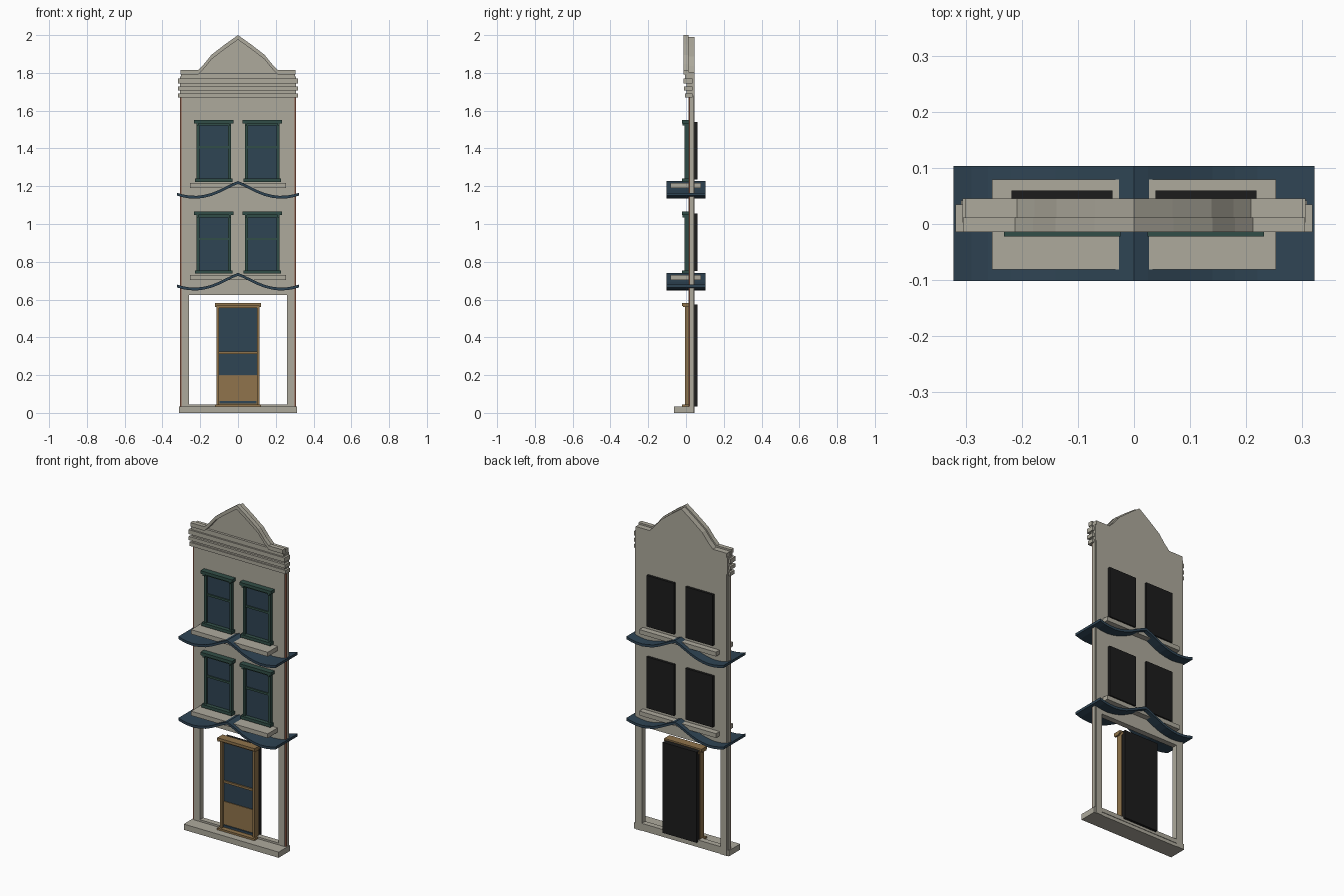
import bpy, bmesh

cube = bpy.data.objects.get("Cube")
if cube:
    bpy.data.objects.remove(cube)


def material(name, rgb):
    m = bpy.data.materials.new(name)
    m.use_nodes = True
    m.diffuse_color = (*rgb, 1)
    m.node_tree.nodes["Principled BSDF"].inputs["Base Color"].default_value = (*rgb, 1)
    return m


STONE = material("warm grey stone", (0.42, 0.40, 0.335))
NAVY = material("slate blue", (0.028, 0.058, 0.088))
GREEN = material("dark green paint", (0.031, 0.076, 0.063))
WOOD = material("brown wood", (0.28, 0.175, 0.072))
BLACK = material("black backing", (0.012, 0.012, 0.012))
BRICK = material("red brown brick", (0.27, 0.10, 0.06))


def extrude(name, outline, y0, y1, mat):
    """Prism from an (x, z) outline, running from y0 to y1."""
    bm = bmesh.new()
    face = bm.faces.new([bm.verts.new((x, y0, z)) for x, z in outline])
    out = bmesh.ops.extrude_face_region(bm, geom=[face])
    moved = [g for g in out["geom"] if isinstance(g, bmesh.types.BMVert)]
    bmesh.ops.translate(bm, verts=moved, vec=(0, y1 - y0, 0))
    bmesh.ops.recalc_face_normals(bm, faces=bm.faces)
    mesh = bpy.data.meshes.new(name)
    bm.to_mesh(mesh)
    bm.free()
    mesh.materials.append(mat)
    obj = bpy.data.objects.new(name, mesh)
    bpy.context.collection.objects.link(obj)
    return obj


def box(name, xs, ys, zs, mat):
    (x0, x1), (z0, z1) = xs, zs
    return extrude(name, [(x0, z0), (x1, z0), (x1, z1), (x0, z1)], *ys, mat)


def mirrored(half):
    """Full left-to-right line from the +x half, which starts at x = 0."""
    return [(-x, z) for x, z in reversed(half[1:])] + half


def band(line, thick):
    return line + [(x, z - thick) for x, z in reversed(line)]


# Wall with a wide ground-floor opening
W, BACK = 0.30, 0.045
wall = [(-W, 0), (-0.26, 0), (-0.26, 0.625), (0.26, 0.625), (0.26, 0), (W, 0),
        (W, 1.78), (-W, 1.78)]
extrude("wall", wall, 0.012, BACK, STONE)
box("ground_rail", (-0.26, 0.26), (0.012, BACK), (0.02, 0.045), STONE)
box("base_step", (-0.313, 0.313), (-0.064, 0.042), (0, 0.034), STONE)

# Side returns with narrow brick facing
for side, s in (("left", 1), ("right", -1)):
    xs = sorted((s * 0.299, s * 0.308))
    box(f"{side}_return", xs, (0.02, 0.042), (0.034, 1.68), STONE)
    box(f"{side}_brick_strip", xs, (0.016, 0.02), (0.034, 1.68), BRICK)

# Cornice: three projecting bands over a recessed core
box("cornice_core", (-0.306, 0.306), (0.003, BACK), (1.68, 1.78), STONE)
for i, (front, z0, z1) in enumerate(((-0.005, 1.67, 1.692), (-0.010, 1.706, 1.728),
                                     (-0.014, 1.744, 1.77))):
    box(f"cornice_band_{i + 1}", (-0.318, 0.318), (front, 0.035), (z0, z1), STONE)

# Curved gable: rear panel and a raised moulding along its top edge
gable = mirrored([(0, 2.0), (0.07, 1.95), (0.14, 1.896), (0.18, 1.847),
                  (0.212, 1.815), (0.305, 1.815)])
panel = [(x * 0.985, z - 0.01) for x, z in gable]
extrude("gable_panel", panel + [(W, 1.76), (-W, 1.76)], 0.01, BACK, STONE)
extrude("gable_moulding", band(gable, 0.024), -0.014, 0.012, STONE)
box("parapet_front", (-0.303, 0.303), (-0.004, 0.012), (1.765, 1.797), STONE)

# Canopies and window ledges, one set per upper floor
swoop = mirrored([(0, 0.741), (0.025, 0.731), (0.06, 0.714), (0.10, 0.694),
                  (0.14, 0.678), (0.18, 0.668), (0.22, 0.663), (0.26, 0.665),
                  (0.29, 0.670), (0.322, 0.679)])
FLOOR = 0.486


def window(label, cx, dz):
    def part(name, half, ys, z0, z1, mat):
        box(f"{label}_{name}", (cx - half, cx + half), ys, (z0 + dz, z1 + dz), mat)

    part("glass", 0.08, (0.004, 0.013), 0.75, 1.055, NAVY)
    part("lintel", 0.104, (-0.022, 0.014), 1.047, 1.065, GREEN)
    part("head", 0.09, (-0.007, 0.014), 1.035, 1.05, GREEN)
    part("sill", 0.099, (-0.02, 0.014), 0.737, 0.755, GREEN)
    part("middle_rail", 0.08, (-0.003, 0.012), 0.915, 0.927, GREEN)
    part("backing", 0.09, (BACK, 0.06), 0.75, 1.055, BLACK)
    for s in (-1, 1):
        xs = sorted((cx + s * 0.076, cx + s * 0.091))
        box(f"{label}_jamb", xs, (-0.007, 0.014), (0.74 + dz, 1.05 + dz), GREEN)
        xs = sorted((cx + s * 0.092, cx + s * 0.08))
        box(f"{label}_lintel_block", xs, (-0.018, 0.014), (1.035 + dz, 1.05 + dz), GREEN)


for floor, dz in (("lower", 0), ("upper", FLOOR)):
    curve = [(x, z + dz) for x, z in swoop]
    extrude(f"{floor}_canopy", band(curve, 0.015), -0.102, 0.103, NAVY)
    box(f"{floor}_ledge", (-0.253, 0.253), (-0.081, 0.079), (0.704 + dz, 0.73 + dz), STONE)
    for side, cx in (("left", 0.128), ("right", -0.128)):
        window(f"{floor}_{side}_window", cx, dz)

# Door: leaf, glazing, frame and dark backing
box("door_leaf", (-0.102, 0.102), (0.008, 0.03), (0.04, 0.2), WOOD)
box("door_glass", (-0.102, 0.102), (0.012, 0.03), (0.19, 0.565), NAVY)
box("door_middle_rail", (-0.102, 0.102), (0.004, 0.02), (0.312, 0.325), WOOD)
box("door_kick_strip", (-0.098, 0.098), (0.002, 0.009), (0.05, 0.062), NAVY)
box("door_threshold", (-0.123, 0.123), (-0.02, 0.03), (0.034, 0.045), WOOD)
box("door_head", (-0.113, 0.113), (-0.006, BACK), (0.556, 0.572), WOOD)
box("door_lintel", (-0.123, 0.123), (-0.02, 0.03), (0.567, 0.583), WOOD)
box("door_backing", (-0.112, 0.112), (0.03, 0.06), (0.034, 0.574), BLACK)
for side, s in (("left", 1), ("right", -1)):
    xs = sorted((s * 0.1, s * 0.114))
    box(f"door_{side}_jamb", xs, (-0.006, 0.032), (0.04, 0.575), WOOD)
    xs = sorted((s * 0.114, s * 0.123))
    box(f"door_{side}_lintel_block", xs, (-0.016, 0.02), (0.56, 0.57), WOOD)
